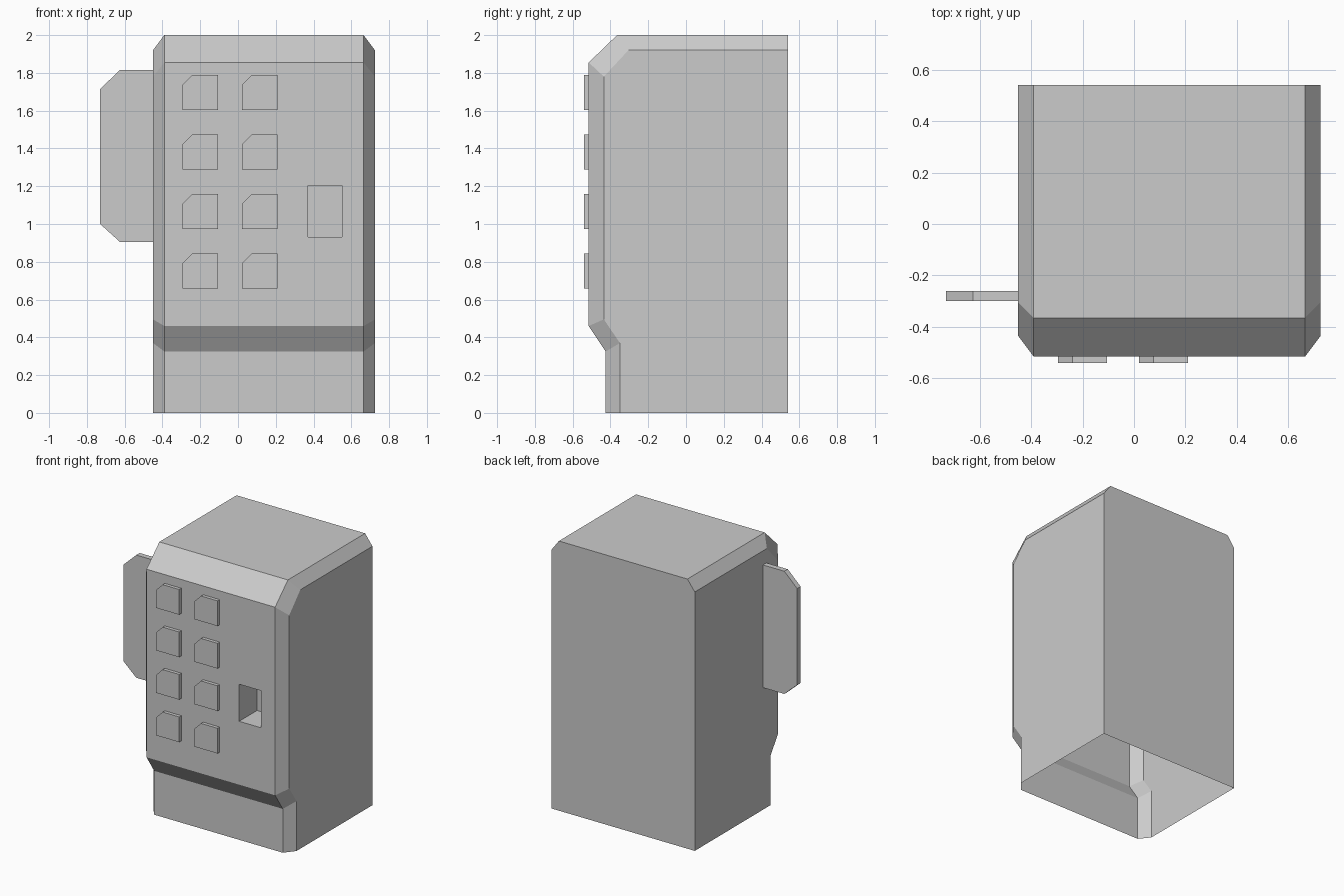
import bpy, bmesh

if "Cube" in bpy.data.objects:
    bpy.data.objects.remove(bpy.data.objects["Cube"])

BACK = 0.54
FRONT = -0.515


def finish(bm, name):
    bmesh.ops.recalc_face_normals(bm, faces=bm.faces[:])
    mesh = bpy.data.meshes.new(name)
    bm.to_mesh(mesh)
    bm.free()
    obj = bpy.data.objects.new(name, mesh)
    bpy.context.collection.objects.link(obj)
    return obj


def plate(name, outline, y_front, y_back, closed_back, open_edge=None):
    """Extrude an (x, z) outline along y; the hidden contact side stays open."""
    bm = bmesh.new()
    f = [bm.verts.new((x, y_front, z)) for x, z in outline]
    b = [bm.verts.new((x, y_back, z)) for x, z in outline]
    bm.faces.new(f)
    if closed_back:
        bm.faces.new(b[::-1])
    n = len(outline)
    for i in range(n):
        if i != open_edge:
            j = (i + 1) % n
            bm.faces.new((f[i], b[i], b[j], f[j]))
    return finish(bm, name)


# Cabinet: shell open at the bottom, chamfered along front and top edges
side = [(-0.35, 0), (-0.35, 0.37), (-0.435, 0.495),
        (-0.435, 1.78), (-0.305, 1.92), (BACK, 1.92)]
middle = [(-0.425, 0), (-0.425, 0.325), (FRONT, 0.46),
          (FRONT, 1.855), (-0.365, 2.0), (BACK, 2.0)]
bm = bmesh.new()
cols = [[bm.verts.new((x, y, z)) for y, z in prof]
        for x, prof in ((-0.45, side), (-0.39, middle), (0.665, middle), (0.725, side))]
foot_l = bm.verts.new((-0.45, BACK, 0))
foot_r = bm.verts.new((0.725, BACK, 0))
for c in range(3):
    for i in range(5):
        if (c, i) != (1, 2):          # front panel is built around the slot
            bm.faces.new((cols[c][i], cols[c + 1][i], cols[c + 1][i + 1], cols[c][i + 1]))
bm.faces.new(cols[0] + [foot_l])
bm.faces.new(cols[3] + [foot_r])
bm.faces.new([foot_l] + [c[5] for c in cols] + [foot_r])

# Front panel with a recessed slot
panel = [cols[1][2], cols[2][2], cols[2][3], cols[1][3]]
slot = [(0.37, 0.93), (0.55, 0.93), (0.55, 1.205), (0.37, 1.205)]
rim = [bm.verts.new((x, FRONT, z)) for x, z in slot]
floor = [bm.verts.new((x, FRONT + 0.21, z)) for x, z in slot]
for i in range(4):
    j = (i + 1) % 4
    bm.faces.new((panel[i], panel[j], rim[j], rim[i]))
    bm.faces.new((rim[i], rim[j], floor[j], floor[i]))
bm.faces.new(floor)
finish(bm, "cabinet")

# Side sign with clipped outer corners
plate("side_sign",
      [(-0.45, 0.905), (-0.45, 1.815), (-0.625, 1.815),
       (-0.73, 1.715), (-0.73, 1.0), (-0.625, 0.905)],
      -0.30, -0.26, True, open_edge=0)

# Buttons: two columns of four, each with a clipped top left corner
for col, x in enumerate((-0.295, 0.02)):
    for row in range(4):
        top = 1.79 - 0.315 * row
        w, h, cut = 0.19, 0.187, 0.055
        plate(f"button_{row + 1}_{col + 1}",
              [(x, top - h), (x + w, top - h), (x + w, top),
               (x + cut, top), (x, top - cut)],
              -0.54, FRONT, False)
